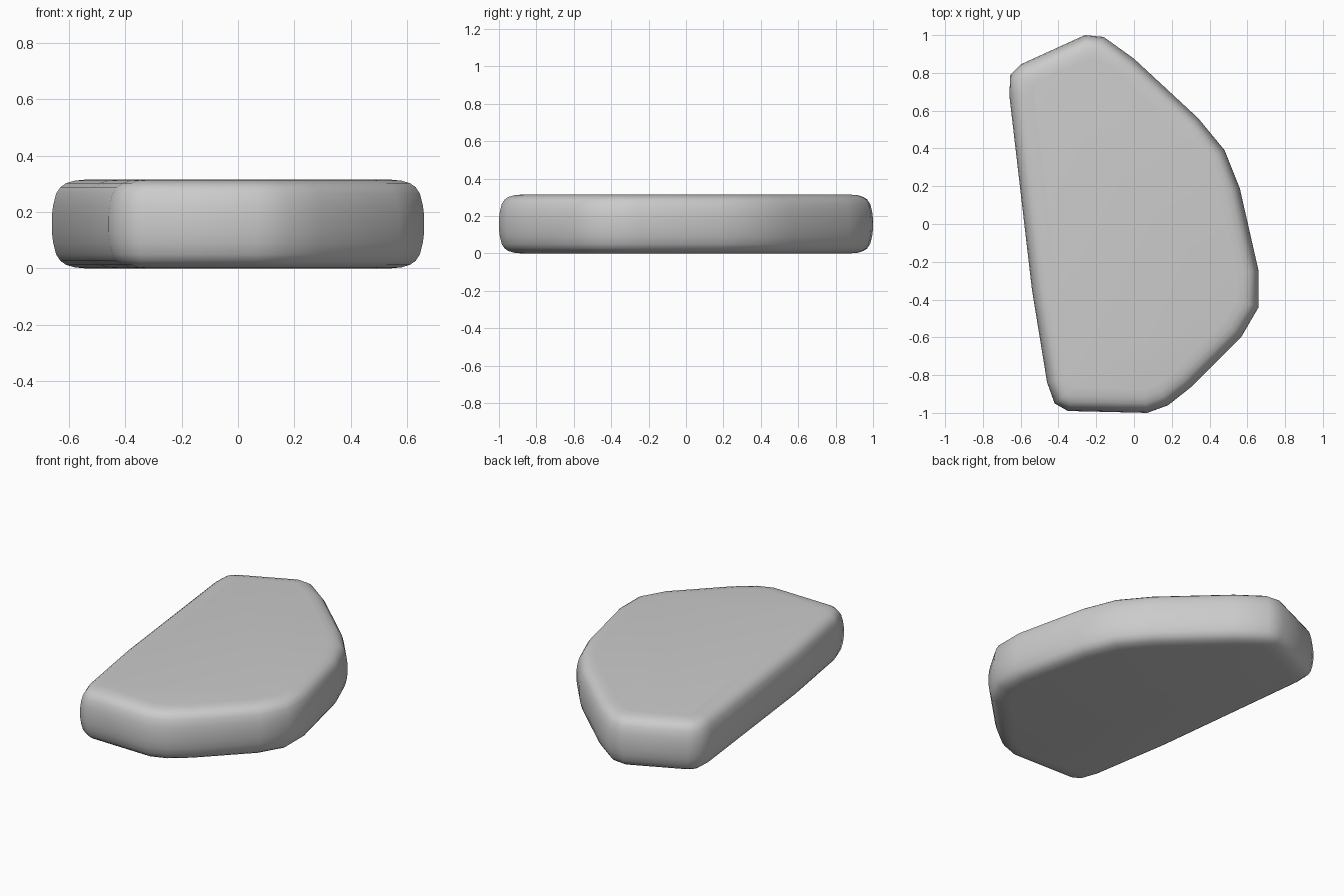
import bpy, bmesh
from mathutils import Vector

if "Cube" in bpy.data.objects:
    bpy.data.objects.remove(bpy.data.objects["Cube"])

# Plan outline of the slab, counter-clockwise
OUTLINE = [(-.35, -.99), (.07, -1.0), (.18, -.96), (.30, -.865), (.57, -.595),
           (.66, -.44), (.66, -.25), (.56, .19), (.48, .39), (.34, .56),
           (0, .875), (-.16, .99), (-.26, 1.0), (-.60, .845), (-.655, .79),
           (-.66, .68), (-.54, -.35), (-.46, -.84), (-.42, -.95)]
HEIGHT = .315

# Rounded edge: (inset from outline, height above the base)
lower = [(.12, 0), (.08, .004), (.05, .013), (.03, .027), (.015, .05), (.005, .09), (0, .13)]
PROFILE = lower + [(d, HEIGHT - z) for d, z in reversed(lower)]


def inset(points, d):
    """Move every edge inwards by d, with mitred corners."""
    pts = [Vector(p) for p in points]
    result = []
    for i, p in enumerate(pts):
        a = (p - pts[i - 1]).normalized()
        b = (pts[(i + 1) % len(pts)] - p).normalized()
        na, nb = Vector((-a.y, a.x)), Vector((-b.y, b.x))
        result.append(p + (na + nb) * d / (1 + na.dot(nb)))
    return result


# Stack the rings, bridge them and cap both ends
bm = bmesh.new()
rings = [[bm.verts.new((p.x, p.y, z)) for p in inset(OUTLINE, d)] for d, z in PROFILE]
n = len(OUTLINE)
for r0, r1 in zip(rings, rings[1:]):
    for i in range(n):
        j = (i + 1) % n
        bm.faces.new((r0[i], r0[j], r1[j], r1[i]))
bm.faces.new(rings[0][::-1])
bm.faces.new(rings[-1])
bmesh.ops.recalc_face_normals(bm, faces=bm.faces)
for f in bm.faces:
    f.smooth = True

mesh = bpy.data.meshes.new("stone_slab")
bm.to_mesh(mesh)
bm.free()
slab = bpy.data.objects.new("stone_slab", mesh)
bpy.context.collection.objects.link(slab)
